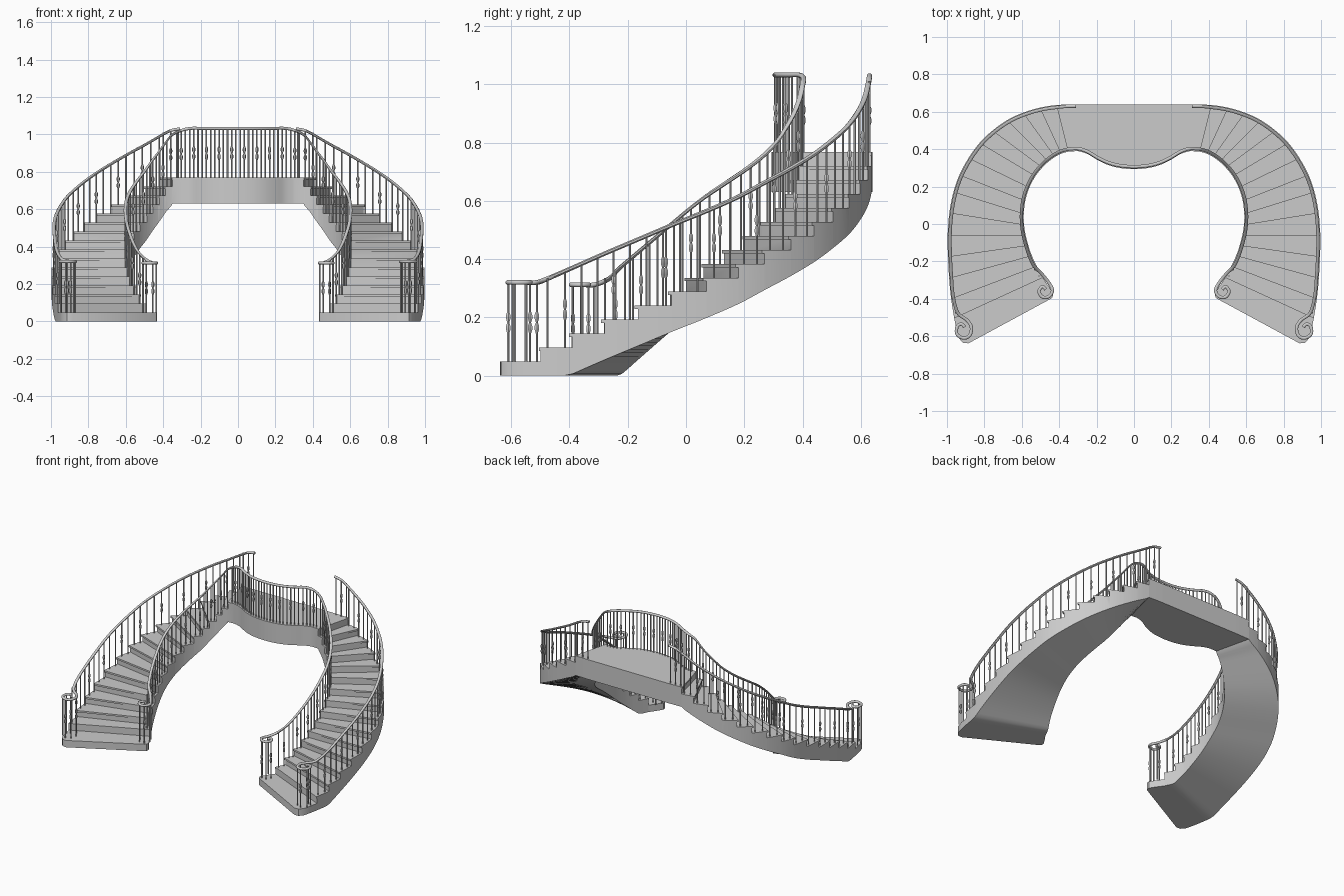
import bpy, bmesh, math
from mathutils import Vector

if "Cube" in bpy.data.objects:
    bpy.data.objects.remove(bpy.data.objects["Cube"])

RISE = 0.048          # riser height, 16 risers up to the landing
TOP = 16 * RISE
THICK = 0.138         # depth of the stair body below the tread line

# plan of the right flight: outer and inner ends of risers 2..16
OUTER = [(.962, -.5), (.979, -.39), (.989, -.28), (.995, -.165), (.996, -.05), (.986, .07),
         (.963, .18), (.93, .27), (.88, .36), (.82, .44), (.75, .505), (.67, .56),
         (.585, .598), (.495, .624), (.41, .637)]
INNER = [(.49, -.285), (.522, -.22), (.548, -.165), (.566, -.11), (.58, -.055), (.588, 0),
         (.589, .06), (.58, .13), (.557, .2), (.524, .26), (.487, .305), (.455, .335),
         (.42, .36), (.387, .377), (.35, .387)]
# rounded ends of the first step, and the landing from the last riser to the middle
FIRST_O = [(.885, -.638), (.915, -.635), (.937, -.61), (.95, -.56)]
FIRST_I = [(.445, -.40), (.435, -.39), (.433, -.37), (.455, -.335)]
LAND_I = [(.30, .39), (.25, .375), (.2, .345), (.15, .32), (.1, .304), (.05, .296), (0, .293)]
LAND_O = [(.31, .64), (.25, .64), (.2, .64), (.15, .64), (.1, .64), (.05, .64), (0, .64)]
# handrail scrolls, from the eye outwards
SCROLL_O = [(.905, -.552), (.922, -.535), (.945, -.548), (.947, -.588), (.912, -.61),
            (.878, -.595), (.87, -.55), (.895, -.512), (.942, -.475)]
SCROLL_I = [(.472, -.35), (.49, -.335), (.508, -.36), (.49, -.39), (.455, -.388),
            (.436, -.355), (.455, -.315), (.495, -.265)]


def spline(pts, u):
    """Catmull-Rom point at u, where u counts control points."""
    n = len(pts)
    i = max(0, min(int(math.floor(u)), n - 2))
    f = u - i
    a, b, c, d = (Vector(pts[max(0, min(j, n - 1))]) for j in (i - 1, i, i + 1, i + 2))
    return 0.5 * (2 * b + (c - a) * f + (2 * a - 5 * b + 4 * c - d) * f * f
                  + (3 * b - a - 3 * c + d) * f ** 3)


def outer(t):
    return spline(OUTER, t - 2)


def inner(t):
    return spline(INNER, t - 2)


def inset(t, side, d=.013):
    """Point just inside the outer or inner edge, under the rail."""
    o, i = outer(t), inner(t)
    v = (i - o).normalized() * d
    return o + v if side == "outer" else i - v


def rail_z(t):
    return .228 + RISE * t


def soffit(t):
    return max(0, RISE * t - THICK)


def loft(bm, rings, cap_start=True, cap_end=True):
    vs = [[bm.verts.new(p) for p in r] for r in rings]
    n = len(rings[0])
    for a, b in zip(vs, vs[1:]):
        for j in range(n):
            k = (j + 1) % n
            bm.faces.new((a[j], a[k], b[k], b[j]))
    if cap_start:
        bm.faces.new(vs[0][::-1])
    if cap_end:
        bm.faces.new(vs[-1])


def finish(bm, name, angle=35):
    bmesh.ops.remove_doubles(bm, verts=bm.verts, dist=1e-5)
    bmesh.ops.recalc_face_normals(bm, faces=bm.faces)
    me = bpy.data.meshes.new(name)
    bm.to_mesh(me)
    bm.free()
    ob = bpy.data.objects.new(name, me)
    bpy.context.collection.objects.link(ob)
    me.shade_smooth()
    me.set_sharp_from_angle(angle=math.radians(angle))
    m = ob.modifiers.new("mirror", 'MIRROR')
    m.use_axis[0] = True
    m.merge_threshold = .0005
    return ob


def section(o, i, z0, z1):
    return [(o[0], o[1], z0), (i[0], i[1], z0), (i[0], i[1], z1), (o[0], o[1], z1)]


# stair body with stepped top, sloping soffit and half the landing
rings = [section(o, i, 0, RISE) for o, i in zip(FIRST_O, FIRST_I)]
rings.append(section(outer(2), inner(2), 0, RISE))
for k in range(2, 16):
    for s in range(5):
        t = k + s / 4
        rings.append(section(outer(t), inner(t), soffit(t), RISE * k - .006))
rings.append(section(outer(16), inner(16), TOP - THICK, TOP))
n = 4 * (len(LAND_I) - 1)
for j in range(n + 1):
    rings.append(section(spline(LAND_O, j / 4), spline(LAND_I, j / 4), TOP - THICK, TOP))
bm = bmesh.new()
loft(bm, rings, cap_end=False)
finish(bm, "stair_body_and_landing")

# treads with a small nosing
bm = bmesh.new()
for k in range(2, 17):
    ts = [k - .1, k] + ([k + s / 4 for s in range(1, 5)] if k < 16 else [])
    loft(bm, [section(outer(t), inner(t), RISE * k - .012, RISE * k) for t in ts])
finish(bm, "treads")


# handrails
def smooth_path(pts, sub=5):
    return [spline(pts, j / sub) for j in range((len(pts) - 1) * sub + 1)]


def sweep(name, path, cap_end):
    bm = bmesh.new()
    rings = []
    for j, p in enumerate(path):
        tan = path[min(j + 1, len(path) - 1)] - path[max(j - 1, 0)]
        side = Vector((tan.y, -tan.x, 0)).normalized()
        if abs(p.x) < 1e-6:
            side = Vector((0, side.y, 0)).normalized()
        ring = []
        for q in range(8):
            a = math.tau * (q + .5) / 8
            ring.append(p + side * .0095 * math.cos(a) + Vector((0, 0, .0085 * math.sin(a))))
        rings.append(ring)
    loft(bm, rings, cap_end=cap_end)
    finish(bm, name, 50)


def at(p, z):
    return Vector((p[0], p[1], z))


def flight(side):
    return [at(inset(k, side), rail_z(k)) for k in range(3, 17)]


front_edge = [at((p[0], p[1] + .013), 1.032 if j else 1.022) for j, p in enumerate(LAND_I)]
outer_rail = smooth_path([at(p, .32) for p in SCROLL_O[:-1]] + [at(SCROLL_O[-1], .333)]
                         + flight("outer") + [at((.36, .629), 1.02), at((.31, .63), 1.03)])
inner_rail = smooth_path([at(p, .312) for p in SCROLL_I[:-1]] + [at(SCROLL_I[-1], .332)]
                         + flight("inner") + front_edge)
sweep("outer_handrail", outer_rail, True)
sweep("inner_handrail", inner_rail, False)


# balusters: plain bars, every third one with two turned knuckles
def baluster(bm, p, z0, z1, fancy):
    h = z1 - z0
    prof = [(0, .0042)]
    if fancy:
        for c in (.43, .57):
            prof += [(c - .07, .0042), (c - .025, .0085), (c + .025, .0085), (c + .065, .0042)]
    prof.append((1, .0042))
    loft(bm, [[(p[0] + r * math.cos(math.tau * q / 6), p[1] + r * math.sin(math.tau * q / 6),
                z0 + h * f) for q in range(6)] for f, r in prof])


for side, scroll in (("outer", SCROLL_O), ("inner", SCROLL_I)):
    bm = bmesh.new()
    for j, p in enumerate(scroll[1:-1]):
        baluster(bm, p, RISE, .318 if side == "outer" else .31, j % 3 == 0)
    for j in range(28):
        t = 2.25 + j / 2
        baluster(bm, inset(t, side), RISE * int(t), rail_z(t), j % 3 == 1)
    if side == "outer":
        for j, x in enumerate((.4, .36, .32)):
            baluster(bm, (x, .629), TOP, 1.01 + .008 * j, j == 1)
    else:
        for j in range(15):
            x = .01125 + .0225 * j
            e = min(inner_rail[-40:], key=lambda v: abs(v.x - x))
            baluster(bm, (x, e.y), TOP, e.z, j % 3 == 1)
    finish(bm, side + "_balusters")
